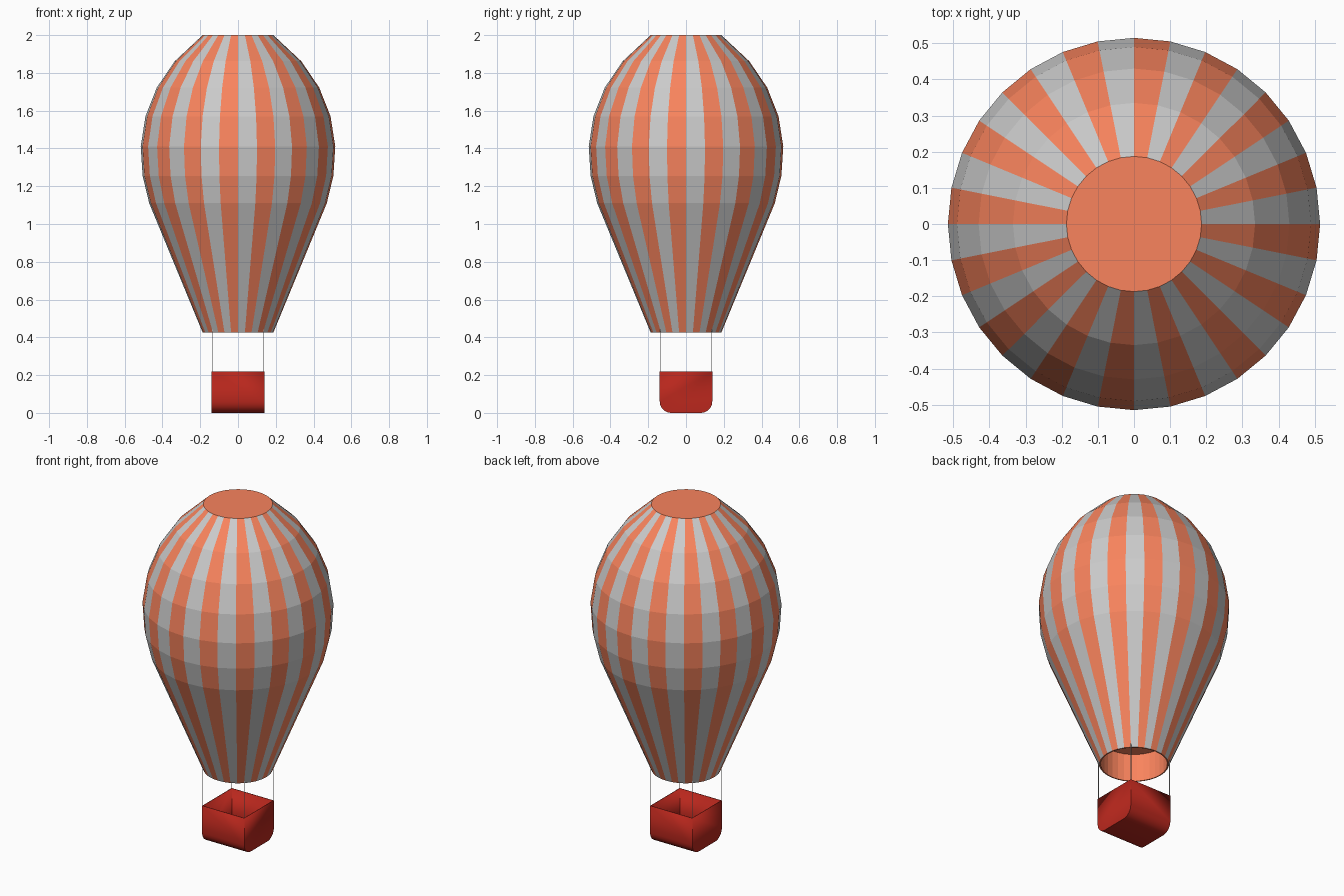
import bpy, bmesh, math

if "Cube" in bpy.data.objects:
    bpy.data.objects.remove(bpy.data.objects["Cube"])

SIDES = 32


def material(name, rgb):
    m = bpy.data.materials.new(name)
    m.diffuse_color = (*rgb, 1)
    m.use_nodes = True
    m.node_tree.nodes["Principled BSDF"].inputs["Base Color"].default_value = m.diffuse_color
    return m


orange = material("orange_cloth", (0.95, 0.23, 0.11))
red = material("red_wicker", (0.48, 0.02, 0.012))


def add_object(name, bm, materials):
    mesh = bpy.data.meshes.new(name)
    bmesh.ops.recalc_face_normals(bm, faces=bm.faces)
    bm.to_mesh(mesh)
    bm.free()
    for m in materials:
        mesh.materials.append(m)
    ob = bpy.data.objects.new(name, mesh)
    bpy.context.collection.objects.link(ob)
    return ob


# Envelope: lathed profile (radius, height), from inside the mouth, out and up
profile = [(0.18, 0.59), (0.18, 0.425), (0.187, 0.425), (0.47, 1.11),
           (0.505, 1.255), (0.515, 1.41), (0.49, 1.57), (0.43, 1.722),
           (0.335, 1.862), (0.187, 2.0)]
bm = bmesh.new()
rings = [[bm.verts.new((r * math.cos(math.tau * i / SIDES),
                        r * math.sin(math.tau * i / SIDES), z))
          for i in range(SIDES)] for r, z in profile]
for k, (low, high) in enumerate(zip(rings, rings[1:])):
    for i in range(SIDES):
        j = (i + 1) % SIDES
        f = bm.faces.new((low[i], low[j], high[j], high[i]))
        # alternate stripes outside, plain orange in the mouth
        f.material_index = 1 if k < 2 or i % 2 else 0
for ring in (rings[0], rings[-1]):
    bm.faces.new(ring).material_index = 1
add_object("envelope", bm, [None, orange])

# Basket: open box whose bottom edges along x are rounded, with thin walls
H, TOP, R = 0.139, 0.22, 0.06
arc = [math.radians(90 * k / 6) for k in range(7)]
right = [(H - R + R * math.sin(a), R - R * math.cos(a)) for a in arc]
outline = [(-H, TOP)] + [(-y, z) for y, z in reversed(right)] + right + [(H, TOP)]
bm = bmesh.new()
ends = [[bm.verts.new((x, y, z)) for y, z in outline] for x in (-H, H)]
for a, b, c, d in zip(ends[0], ends[0][1:], ends[1][1:], ends[1]):
    bm.faces.new((a, b, c, d))
for end in ends:
    bm.faces.new(end)
basket = add_object("basket", bm, [red])
wall = basket.modifiers.new("wall", 'SOLIDIFY')
wall.thickness = 0.006
# keep the wall inside the outer dimensions whichever way the normals face
floor = min(basket.data.polygons, key=lambda p: p.center.z)
wall.offset = -1 if floor.normal.z < 0 else 1
bpy.context.view_layer.objects.active = basket
basket.select_set(True)
bpy.ops.object.shade_smooth_by_angle(angle=math.radians(30))

# Ropes at the four basket corners
for sx in (-1, 1):
    for sy in (-1, 1):
        bpy.ops.mesh.primitive_cylinder_add(
            vertices=6, radius=0.002, depth=0.24,
            location=(sx * 0.136, sy * 0.136, 0.325))
        bpy.context.object.name = "rope"
